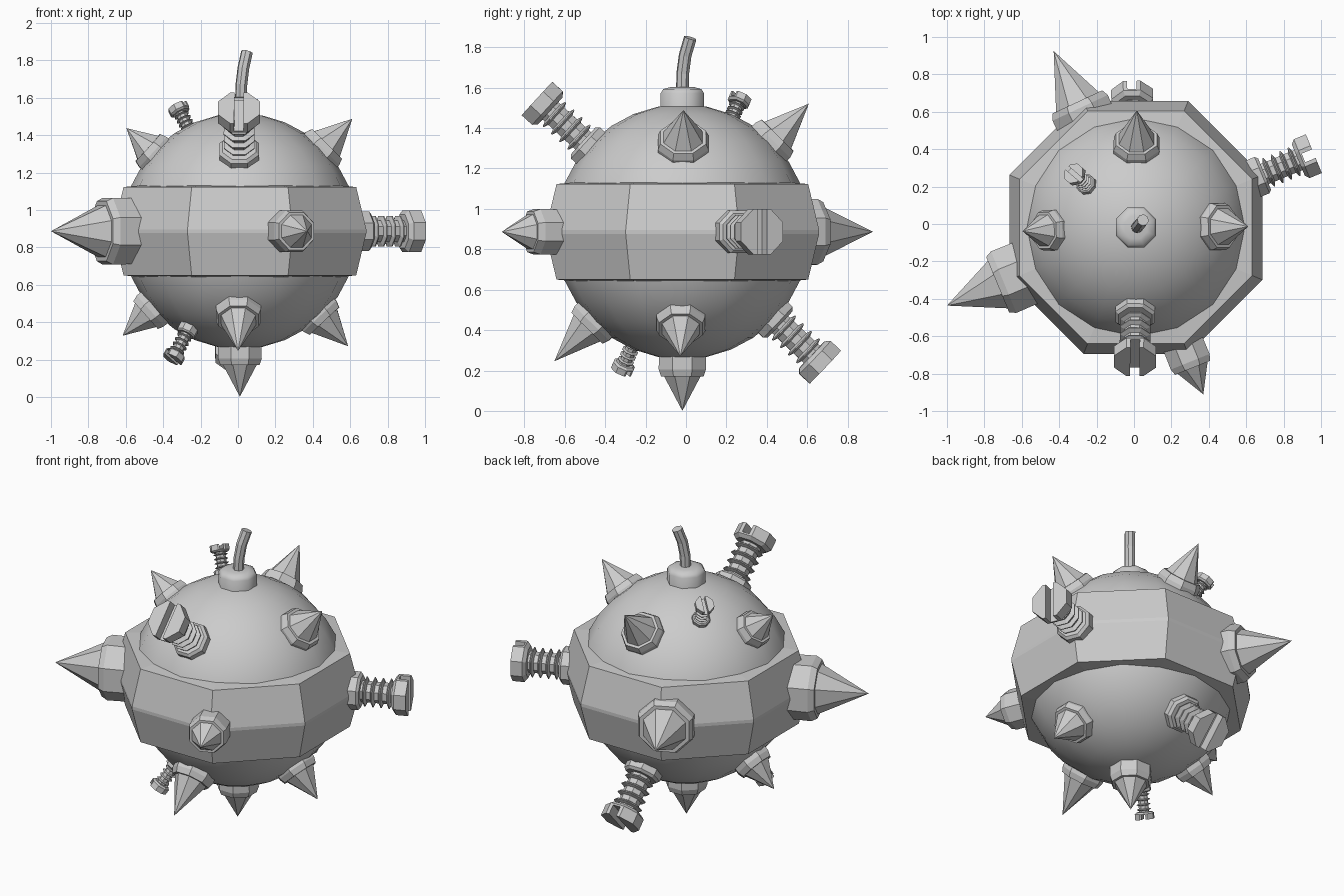
import bpy, bmesh, math
from mathutils import Vector, Matrix

if "Cube" in bpy.data.objects:
    bpy.data.objects.remove(bpy.data.objects["Cube"])

C = Vector((0.01, -0.018, 0.887))      # centre of the ball
K = 1 / math.cos(math.pi / 8)          # octagon flat radius -> corner radius


def finish(bm, name, smooth=None):
    bmesh.ops.recalc_face_normals(bm, faces=bm.faces)
    me = bpy.data.meshes.new(name)
    bm.to_mesh(me)
    bm.free()
    ob = bpy.data.objects.new(name, me)
    bpy.context.collection.objects.link(ob)
    if smooth:
        bpy.ops.object.select_all(action='DESELECT')
        bpy.context.view_layer.objects.active = ob
        ob.select_set(True)
        bpy.ops.object.shade_smooth_by_angle(angle=math.radians(smooth))
    return ob


def frame(n):
    """Placement at the ball centre with local z along n, local y as upright as possible."""
    n = Vector(n).normalized()
    up = Vector((0, 0, 1)) if abs(n.z) < 0.99 else Vector((0, 1, 0))
    x = up.cross(n).normalized()
    y = n.cross(x)
    return Matrix.Translation(C) @ Matrix((x, y, n)).transposed().to_4x4()


def lathe(name, profile, mat, sides=8, smooth=None):
    """Closed turned shape; profile is (flat radius, distance) pairs."""
    bm = bmesh.new()
    rings = []
    for r, d in profile:
        count = 1 if r == 0 else sides
        ring = []
        for i in range(count):
            a = 2 * math.pi * (i + 0.5) / sides
            ring.append(bm.verts.new(mat @ Vector((r * K * math.cos(a), r * K * math.sin(a), d))))
        rings.append(ring)
    for a, b in zip(rings, rings[1:]):
        for i in range(sides):
            j = (i + 1) % sides
            if len(b) == 1:
                bm.faces.new((a[i], a[j], b[0]))
            else:
                bm.faces.new((a[i], a[j], b[j], b[i]))
    bm.faces.new(rings[0])
    if len(rings[-1]) > 1:
        bm.faces.new(rings[-1])
    return finish(bm, name, smooth)


def spike(name, n, tip, r, end, start=0.45):
    lathe(name, [(r * 0.97, start), (r, end - 0.035), (r * 0.9, end),
                 (r * 0.77, end), (0, tip)], frame(n))


def bolt(name, n, nut_end, end, s=1.0, start=0.45):
    """Nut, ridged shaft and slotted head; s scales the thickness."""
    m = frame(n)
    neck = end - 0.09 * s
    prof = [(0.105 * s, start), (0.105 * s, nut_end - 0.015 * s), (0.09 * s, nut_end), (0.058 * s, nut_end)]
    step = (neck - nut_end) / 4
    for i in range(4):
        d = nut_end + step * (i + 0.5)
        prof += [(0.058 * s, d - 0.012 * s), (0.082 * s, d - 0.003 * s),
                 (0.082 * s, d + 0.003 * s), (0.058 * s, d + 0.012 * s)]
    prof += [(0.058 * s, neck), (0.09 * s, neck), (0.112 * s, neck + 0.02 * s), (0.112 * s, end)]
    ob = lathe(name, prof, m)
    # screwdriver slot
    bm = bmesh.new()
    bmesh.ops.create_cube(bm, size=1, matrix=m @ Matrix.Translation((0, 0, end))
                          @ Matrix.Diagonal((0.05 * s, 0.4 * s, 0.12 * s, 1)))
    cutter = finish(bm, name + "_slot_cutter")
    cutter.hide_render = True
    mod = ob.modifiers.new("slot", 'BOOLEAN')
    mod.operation = 'DIFFERENCE'
    mod.object = cutter
    mod.solver = 'EXACT'
    bpy.context.view_layer.objects.active = ob
    bpy.ops.object.modifier_apply(modifier=mod.name)
    bpy.data.objects.remove(cutter)


# Ball
bm = bmesh.new()
bmesh.ops.create_uvsphere(bm, u_segments=16, v_segments=16, radius=0.63,
                          matrix=Matrix.Translation(C))
finish(bm, "ball", 40)

# Octagonal belt
UP = Matrix.Translation(C)
lathe("belt", [(0.5, -0.248), (0.622, -0.236), (0.676, -0.01), (0.676, 0.01),
               (0.622, 0.236), (0.5, 0.248)], UP)

# Spikes on the ball
spike("upper_right_spike", (0.60, 0.005, 0.60), 0.85, 0.125, 0.66)
spike("upper_left_spike", (-0.605, -0.02, 0.55), 0.82, 0.108, 0.665)
spike("upper_back_spike", (0.005, 0.625, 0.633), 0.89, 0.122, 0.67)
spike("lower_right_spike", (0.578, -0.01, -0.614), 0.845, 0.12, 0.66)
spike("lower_left_spike", (-0.625, 0, -0.557), 0.84, 0.11, 0.675)
spike("lower_front_spike", (-0.01, -0.63, -0.637), 0.90, 0.12, 0.67)
spike("bottom_spike", (0, 0, -1), 0.885, 0.117, 0.715)


# Spikes on the belt corners
def corner(deg):
    return (math.cos(math.radians(deg)), math.sin(math.radians(deg)), 0)


spike("belt_left_spike", corner(202.5), 1.093, 0.178, 0.80)
spike("belt_back_spike", corner(115), 1.04, 0.163, 0.74)
spike("belt_front_spike", corner(-68), 0.963, 0.112, 0.81)

# Bolts
bolt("belt_bolt", corner(22.5), 0.745, 1.03)
bolt("upper_front_bolt", (-0.005, -0.72, 0.66), 0.665, 0.975)
bolt("lower_back_bolt", (-0.02, 0.706, -0.669), 0.665, 0.973)
bolt("upper_small_bolt", (-0.335, 0.29, 0.67), 0.655, 0.80, 0.48)
bolt("lower_small_bolt", (-0.36, -0.30, -0.685), 0.67, 0.83, 0.48)

# Fuse socket and bent fuse
lathe("fuse_socket", [(0.107, 0.55), (0.107, 0.685), (0.095, 0.705), (0.06, 0.715), (0, 0.718)],
      UP, smooth=50)
cu = bpy.data.curves.new("fuse", 'CURVE')
cu.dimensions = '3D'
cu.bevel_depth = 0.032
cu.bevel_resolution = 2
cu.use_fill_caps = True
path = [(0.015, -0.018, 1.56), (0.018, -0.016, 1.67), (0.029, -0.004, 1.76), (0.048, 0.021, 1.845)]
sp = cu.splines.new('POLY')
sp.points.add(len(path) - 1)
for p, co in zip(sp.points, path):
    p.co = (*co, 1)
sp.use_smooth = False
fuse = bpy.data.objects.new("fuse", cu)
bpy.context.collection.objects.link(fuse)
